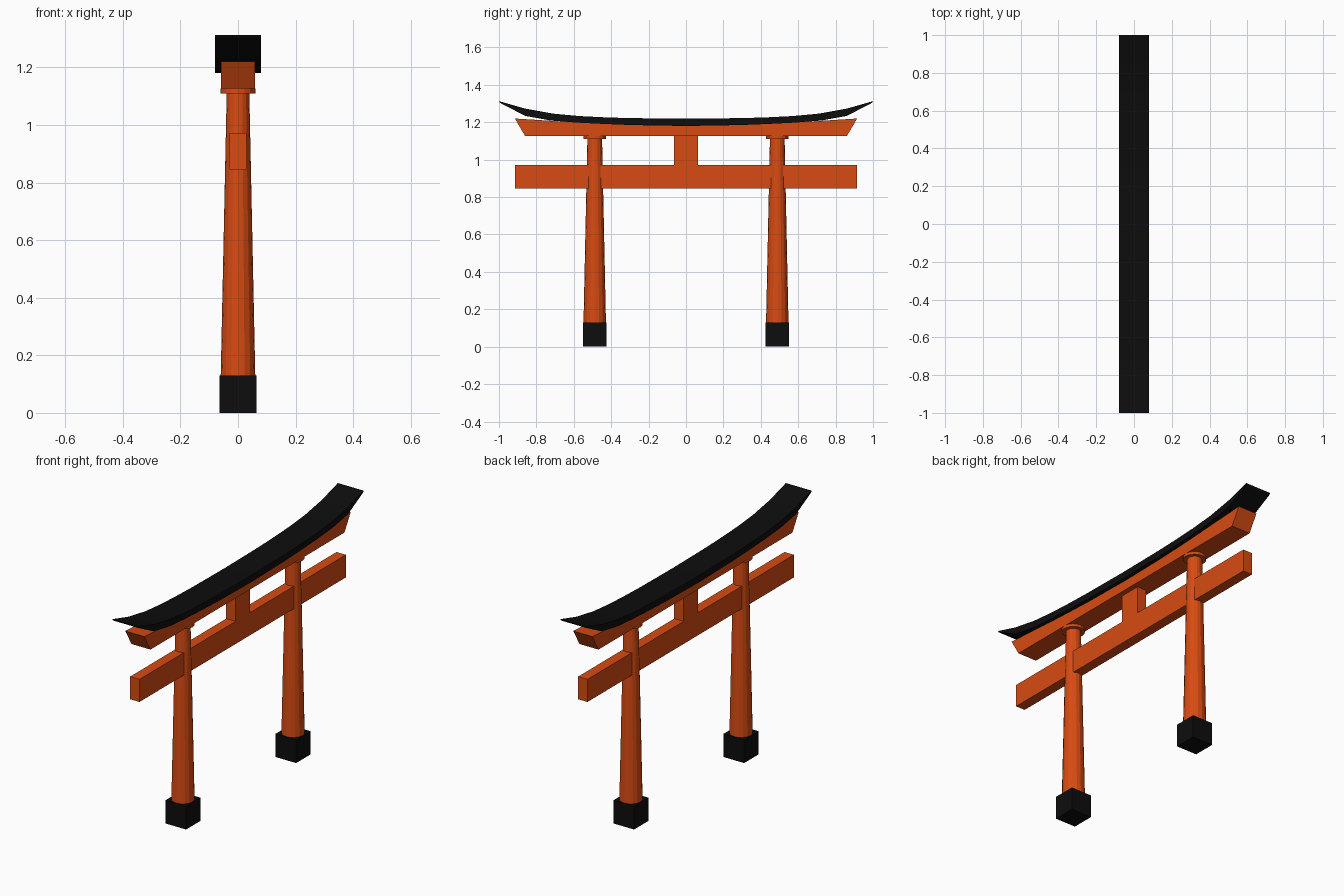
import bpy, bmesh

if "Cube" in bpy.data.objects:
    bpy.data.objects.remove(bpy.data.objects["Cube"])

def material(name, color):
    m = bpy.data.materials.new(name)
    m.diffuse_color = (*color, 1)
    m.use_nodes = True
    m.node_tree.nodes["Principled BSDF"].inputs["Base Color"].default_value = m.diffuse_color
    return m

ORANGE = material("vermilion", (0.68, 0.07, 0.006))
BLACK = material("black", (0.004, 0.004, 0.004))

def finish(name, bm, mat):
    bmesh.ops.recalc_face_normals(bm, faces=bm.faces)
    me = bpy.data.meshes.new(name)
    bm.to_mesh(me)
    bm.free()
    me.materials.append(mat)
    ob = bpy.data.objects.new(name, me)
    bpy.context.collection.objects.link(ob)
    return ob

def box(name, y, z0, z1, half_x, half_y, mat):
    bm = bmesh.new()
    bmesh.ops.create_cube(bm, size=2)
    for v in bm.verts:
        v.co = (v.co.x * half_x, y + v.co.y * half_y,
                (z0 + z1) / 2 + v.co.z * (z1 - z0) / 2)
    return finish(name, bm, mat)

def cone(name, y, z0, z1, r0, r1, mat, sides=16):
    bm = bmesh.new()
    bmesh.ops.create_cone(bm, cap_ends=True, segments=sides,
                          radius1=r0, radius2=r1, depth=z1 - z0)
    bmesh.ops.translate(bm, verts=bm.verts, vec=(0, y, (z0 + z1) / 2))
    return finish(name, bm, mat)

def swept_beam(name, stations, half_x, mat):
    """Half-profile of (y bottom, z bottom, y top, z top), mirrored in y."""
    mirrored = [(-a, b, -c, d) for a, b, c, d in reversed(stations) if a > 0]
    bm = bmesh.new()
    rings = [[bm.verts.new(p) for p in ((-half_x, yb, zb), (half_x, yb, zb),
                                       (half_x, yt, zt), (-half_x, yt, zt))]
             for yb, zb, yt, zt in mirrored + stations]
    for a, b in zip(rings, rings[1:]):
        for i in range(4):
            j = (i + 1) % 4
            bm.faces.new((a[i], a[j], b[j], b[i]))
    bm.faces.new(rings[0])
    bm.faces.new(rings[-1])
    return finish(name, bm, mat)

# Pillars with square feet and top collars
for side, y in (("left", -0.488), ("right", 0.488)):
    box(side + "_foot", y, 0, 0.13, 0.064, 0.064, BLACK)
    cone(side + "_pillar", y, 0.13, 1.125, 0.06, 0.039, ORANGE)
    cone(side + "_collar", y, 1.11, 1.127, 0.06, 0.06, ORANGE)

# Tie beam and centre strut
box("tie_beam", 0, 0.845, 0.972, 0.029, 0.915, ORANGE)
box("centre_strut", 0, 0.972, 1.127, 0.029, 0.063, ORANGE)

# Upper lintel with slanted ends and gently curved top
swept_beam("upper_lintel", [
    (0, 1.126, 0, 1.184), (0.3, 1.126, 0.3, 1.188),
    (0.58, 1.126, 0.6, 1.2), (0.86, 1.126, 0.915, 1.22)], 0.059, ORANGE)

# Upswept roof beam, narrowing to an edge at each tip
swept_beam("roof_beam", [
    (0, 1.18, 0, 1.219), (0.29, 1.185, 0.29, 1.222),
    (0.44, 1.191, 0.43, 1.226), (0.58, 1.198, 0.57, 1.233),
    (0.72, 1.209, 0.71, 1.246), (0.86, 1.234, 0.86, 1.273),
    (0.995, 1.304, 1.0, 1.313)], 0.08, BLACK)
